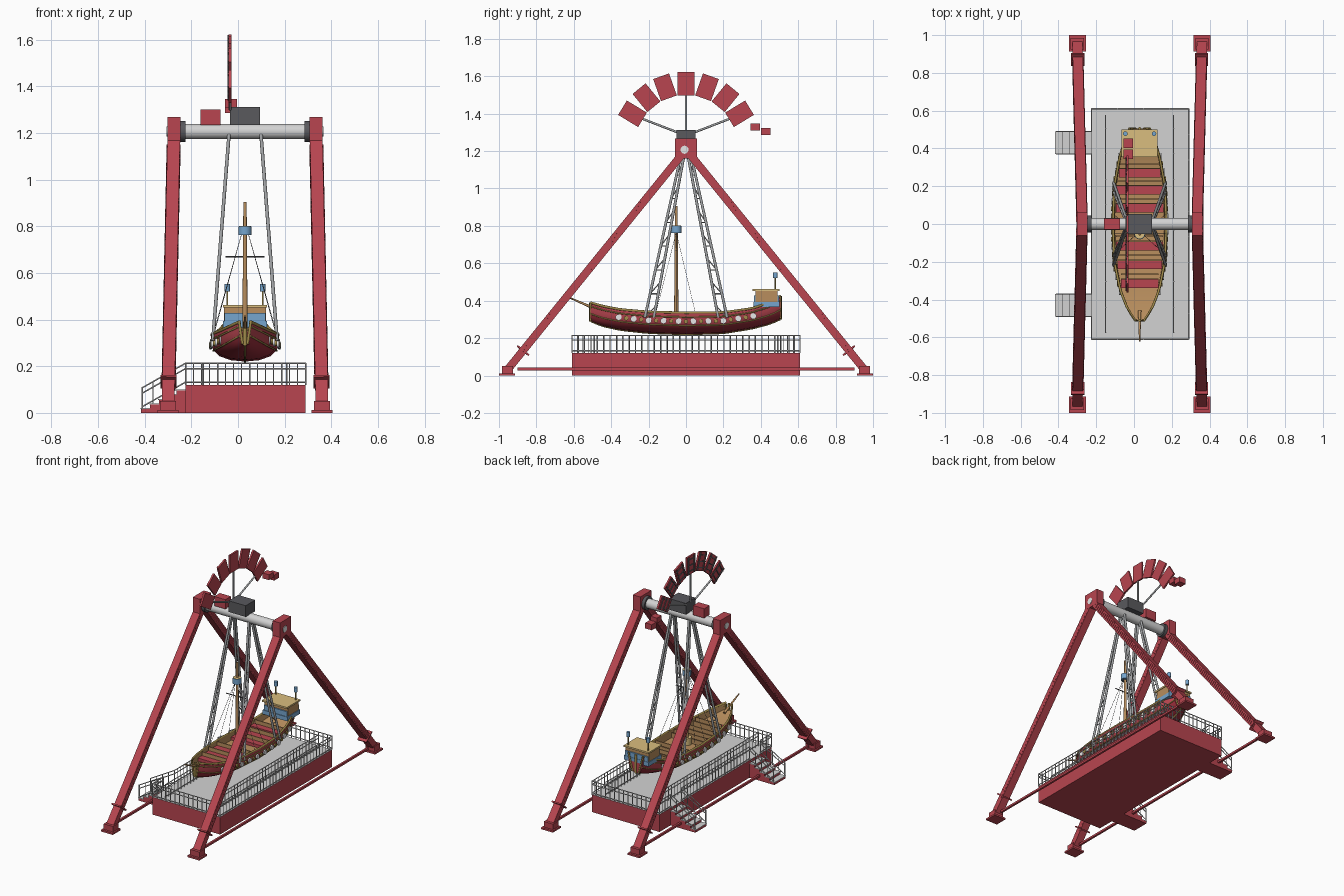
import bpy, bmesh, math
from mathutils import Vector, Matrix

if "Cube" in bpy.data.objects:
    bpy.data.objects.remove(bpy.data.objects["Cube"], do_unlink=True)

CX = 0.03  # centre line of the frame and boat
parts = []


def material(name, r, g, b):
    m = bpy.data.materials.new(name)
    m.use_nodes = True
    m.diffuse_color = (r, g, b, 1)
    m.node_tree.nodes["Principled BSDF"].inputs["Base Color"].default_value = (r, g, b, 1)
    return m


RED = material("frame_red", .48, .06, .08)
HULL = material("hull_red", .30, .025, .04)
LIGHT = material("light_grey", .65, .65, .65)
STEEL = material("steel_grey", .36, .37, .38)
DARK = material("dark_grey", .10, .10, .11)
WOOD = material("wood", .48, .27, .11)
CREAM = material("roof_cream", .70, .51, .21)
BLUE = material("blue", .18, .38, .62)
GOLD = material("gold_trim", .36, .26, .07)
WHITE = material("white", .85, .85, .85)


class Part:
    """Collects primitives into one mesh object."""

    def __init__(self, name, *mats):
        self.name, self.mats, self.bm = name, mats, bmesh.new()
        parts.append(self)

    def box(self, x0, x1, y0, y1, z0, z1):
        m = Matrix.Translation(((x0 + x1) / 2, (y0 + y1) / 2, (z0 + z1) / 2))
        bmesh.ops.create_cube(self.bm, size=1, matrix=m @ Matrix.Diagonal((x1 - x0, y1 - y0, z1 - z0, 1)))

    def beam(self, a, b, w, d):  # square bar, w wide along x and d deep
        a, b = Vector(a), Vector(b)
        z = (b - a).normalized()
        y = z.cross(Vector((1, 0, 0))).normalized()
        m = Matrix.Translation((a + b) / 2) @ Matrix((y.cross(z), y, z)).transposed().to_4x4()
        bmesh.ops.create_cube(self.bm, size=1, matrix=m @ Matrix.Diagonal((w, d, (b - a).length, 1)))

    def rod(self, a, b, r, r2=None, n=10):
        a, b = Vector(a), Vector(b)
        m = Matrix.Translation((a + b) / 2) @ (b - a).to_track_quat('Z', 'Y').to_matrix().to_4x4()
        bmesh.ops.create_cone(self.bm, cap_ends=True, segments=n, radius1=r,
                              radius2=r2 or r, depth=(b - a).length, matrix=m)

    def loft(self, rings, pick=lambda i: 0):  # closed rings joined along the length, capped
        rings = [[self.bm.verts.new(q) for q in ring] for ring in rings]
        for r0, r1 in zip(rings, rings[1:]):
            for i in range(len(r0)):
                j = (i + 1) % len(r0)
                self.bm.faces.new((r0[i], r0[j], r1[j], r1[i])).material_index = pick(i)
        for ring in (rings[0], rings[-1]):
            self.bm.faces.new(ring)

    def tube(self, path, r):  # round strip running along y
        turn = [math.tau * i / 10 for i in range(10)]
        self.loft([[p + Vector((r * math.cos(t), 0, r * math.sin(t))) for t in turn] for p in path])


# Two A-frames: ribbed legs, feet, collars, head blocks and ground ties
legs, feet, heads = Part("frame_legs", RED), Part("frame_feet", RED), Part("frame_heads", RED)
ties, badges = Part("ground_ties", RED), Part("head_badges", WHITE)
for s in (-1, 1):
    xt, xb = CX + s * .305, CX + s * .33
    for f in (-1, 1):
        lo, hi = Vector((xb, f * .955, .03)), Vector((xt, f * .015, 1.19))
        legs.beam(lo, hi, .054, .042)
        step = (hi - lo) / 64
        for i in range(5, 62):
            legs.beam(lo + step * i, lo + step * (i + .35), .06, .028)
        legs.beam(lo + step * 5.5, lo + step * 5.9, .07, .08)
        feet.box(xb - .045, xb + .045, f * .957 - .043, f * .957 + .043, 0, .012)
        feet.box(xb - .035, xb + .035, f * .955 - .03, f * .955 + .03, .012, .05)
    heads.box(xt - .028, xt + .028, -.06, .06, 1.16, 1.268)
    ties.beam((xb, -.9, .035), (xb, .9, .035), .014, .014)
    badges.rod((xt + s * .027, -.008, 1.207), (xt + s * .031, -.008, 1.207), .022)

# Axle, bearings and boxes on top
Part("axle", LIGHT).rod((CX - .28, 0, 1.207), (CX + .28, 0, 1.207), .032, n=24)
flanges = Part("axle_flanges", DARK)
for s in (-1, 1):
    flanges.rod((CX + s * .255, 0, 1.207), (CX + s * .278, 0, 1.207), .045, n=24)
Part("drive_box", DARK).box(-.035, .095, -.052, .052, 1.235, 1.312)
boxes = Part("control_boxes", RED)
boxes.box(-.16, -.075, -.03, .03, 1.235, 1.3)
boxes.box(-.055, -.005, .345, .395, 1.31, 1.347)
boxes.box(-.055, -.005, .402, .452, 1.285, 1.323)

# Fan of sign plates with backing bars and struts
plates, backs, struts = Part("fan_plates", RED), Part("fan_backing", DARK), Part("fan_struts", STEEL)
for i in range(-3, 4):
    a = math.radians(19.6 * i)
    rad, tan = Vector((0, math.sin(a), math.cos(a))), Vector((0, math.cos(a), -math.sin(a)))
    hub, back = Vector((-.034, 0, 1.226)), Vector((-.042, 0, 1.226))
    plates.beam(hub + rad * .272, hub + rad * .397, .012, .09)
    for r in (.295, .335, .375):
        backs.beam(back + rad * r - tan * .042, back + rad * r + tan * .042, .005, .006)
    for t in (-.03, .03):
        backs.beam(back + rad * .275 + tan * t, back + rad * .394 + tan * t, .005, .006)
    if i % 3 == 0:
        struts.rod(hub + Vector((0, i * .016, .075)), hub + rad * .3, .006)

# Platform with a grey top
X0, X1, YE, TOP = -.225, .29, .61, .12
base = Part("platform", RED, LIGHT)
base.box(X0, X1, -YE, YE, 0, TOP)
for f in base.bm.faces:
    f.material_index = int(f.calc_center_median().z > TOP - .001)

# Stairs on the right side and all railings
rails, steps, treads = Part("railings", LIGHT), Part("stairs", RED), Part("stair_treads", LIGHT)


def railing(a, b, gap=.034):
    a, b = Vector(a), Vector(b)
    for h in (.012, .07, .093):
        rails.rod(a + Vector((0, 0, h)), b + Vector((0, 0, h)), .003)
    n = max(2, round((b - a).length / gap))
    for i in range(n + 1):
        q = a.lerp(b, i / n)
        rails.rod(q, q + Vector((0, 0, .095)), .0035 if i % 4 == 0 else .0024)


for f in (-1, 1):
    y0, y1 = f * .43 - .06, f * .43 + .06
    for i in range(5):
        x, z = X0 - .038 * i, .1 - .02 * i
        steps.box(x - .038, x, y0, y1, 0, z - .004)
        treads.box(x - .041, x, y0, y1, z - .004, z)
    for y in (y0, y1):
        railing((-.41, y, .015), (X0, y, TOP), .05)
    railing((X0, f * .49, TOP), (X0, f * YE, TOP))
    railing((X0, f * YE, TOP), (X1, f * YE, TOP))
railing((X0, -.37, TOP), (X0, .37, TOP))
railing((X1, -YE, TOP), (X1, YE, TOP))
for x in (-.15, .21):
    railing((x, -.575, TOP), (x, .575, TOP))

# Boat hull: stations of y, half width, sheer height, keel height
STATIONS = [(-.51, .025, .39, .29), (-.45, .066, .372, .265), (-.35, .106, .353, .243),
            (-.2, .138, .34, .227), (0, .146, .335, .22), (.2, .138, .337, .226),
            (.35, .11, .358, .25), (.45, .08, .39, .276), (.505, .055, .425, .3)]


def station(y):
    a, b = next(p for p in zip(STATIONS, STATIONS[1:]) if y <= p[1][0] + 1e-6)
    return Vector(a[1:]).lerp(Vector(b[1:]), (y - a[0]) / (b[0] - a[0]))


def hull_point(y, side, wide, high):
    w, top, keel = station(y)
    return Vector((CX + side * w * wide, y, keel + (top - keel) * high))


SECTION = [(.42, .05), (.75, .2), (.93, .42), (1, .65), (1, 1), (.92, 1), (.9, .58)]
YS = [-.51 + 1.015 * i / 28 for i in range(29)]
PLANKS = {4: 2, 5: 2, 6: 2, 7: 2, 8: 2, 2: 0, 3: 0, 9: 0, 10: 0}  # 2 deck and rim, 0 upper side
Part("boat_hull", RED, HULL, WOOD).loft(
    [[hull_point(y, 1, *q) for q in SECTION] + [hull_point(y, -1, *q) for q in reversed(SECTION)]
     + [hull_point(y, 1, 0, 0)] for y in YS], lambda i: PLANKS.get(i, 1))

# Hull trim, stem, and alternating side shields
trim, white, gold = Part("hull_trim", GOLD), Part("white_shields", WHITE), Part("gold_shields", GOLD)
for s in (-1, 1):
    for wide, high, r in ((.97, 1, .007), (1, .8, .004), (.93, .4, .004)):
        trim.tube([hull_point(y, s, wide, high) for y in YS], r)
    for i in range(19):
        q = hull_point(-.36 + i * .04, s, 1, .6)
        (gold if i % 2 else white).rod(q, q + Vector((s * .008, 0, 0)), .012 if i % 2 else .017)
    for y in (-.51, .505):
        trim.rod(hull_point(y, s, 1, 1), hull_point(y, s, .42, .05), .006)
        trim.rod(hull_point(y, 1, 0, 0), hull_point(y, 1, 0, 1), .008)
trim.tube([hull_point(y, 1, 0, 0) for y in YS], .005)

# Benches with wooden backs and footboards
seats, boards = Part("benches", RED), Part("bench_boards", WOOD)
for y in (-.315, -.215, -.115, .085, .18, .27):
    w, z = station(y)[0] * .88, station(y)[1]
    seats.box(CX - w, CX + w, y - .024, y + .02, z - .044, z - .022)
    boards.box(CX - w, CX + w, y + .02, y + .027, z - .045, z + .004)
    boards.box(CX - w, CX + w, y + .046, y + .053, z - .045, z - .012)

# Cabin at the stern with lamps
blue, walls, posts = Part("cabin_blue_panels", BLUE), Part("cabin_walls", WOOD), Part("lamp_posts", GOLD)
lamps = Part("lamps", BLUE)
blue.box(CX - .094, CX + .094, .36, .5, .365, .394)
blue.box(CX - .088, CX + .088, .364, .498, .394, .428)
walls.box(CX - .09, CX + .09, .372, .49, .394, .452)
Part("cabin_roof", CREAM).box(CX - .095, CX + .095, .355, .5, .452, .463)
for s in (-1, 1):
    posts.rod((CX + s * .076, .478, .46), (CX + s * .076, .478, .522), .004)
    lamps.rod((CX + s * .076, .478, .52), (CX + s * .076, .478, .552), .012, n=12)

# Mast, bowsprit, lookout, yard and rigging
MY = -.052
mast, rigging = Part("mast_and_bowsprit", WOOD), Part("yard_and_rigging", DARK)
mast.rod((CX, MY, .28), (CX, MY, .905), .012, .007, 12)
mast.rod((CX, -.46, .345), (CX, -.62, .415), .009, .004)
Part("mast_foot", CREAM).rod((CX, MY, .28), (CX, MY, .335), .03, n=16)
Part("lookout", BLUE).rod((CX, MY, .762), (CX, MY, .8), .028, n=16)
Part("lookout_floor", CREAM).rod((CX, MY, .799), (CX, MY, .802), .025, n=16)
rigging.rod((CX - .083, MY, .67), (CX + .083, MY, .67), .003)
for s in (-1, 1):
    for y in (-.16, MY, .05):
        rigging.rod((CX + s * .015, MY, .765), hull_point(y, s, .95, 1), .0012, n=4)

# Four lattice swing arms from axle to hull
arms = Part("swing_arms", STEEL)
for s in (-1, 1):
    for f in (-1, 1):
        tops = [Vector((CX + s * .068, f * y, 1.2)) for y in (.006, .022)]
        ends = [Vector((CX + s * .138, f * y, .31)) for y in (.172, .22)]
        for a, b in zip(tops, ends):
            arms.rod(a, b, .0075, n=12)
        for i in range(1, 14):
            arms.rod(tops[0].lerp(ends[0], i / 14), tops[1].lerp(ends[1], (i + i % 2) / 14), .003)

# Turn every part into an object
for p in parts:
    bmesh.ops.recalc_face_normals(p.bm, faces=p.bm.faces)
    me = bpy.data.meshes.new(p.name)
    p.bm.to_mesh(me)
    p.bm.free()
    for m in p.mats:
        me.materials.append(m)
    ob = bpy.data.objects.new(p.name, me)
    bpy.context.collection.objects.link(ob)
    bpy.ops.object.select_all(action='DESELECT')
    bpy.context.view_layer.objects.active = ob
    ob.select_set(True)
    bpy.ops.object.shade_smooth_by_angle(angle=math.radians(40))
